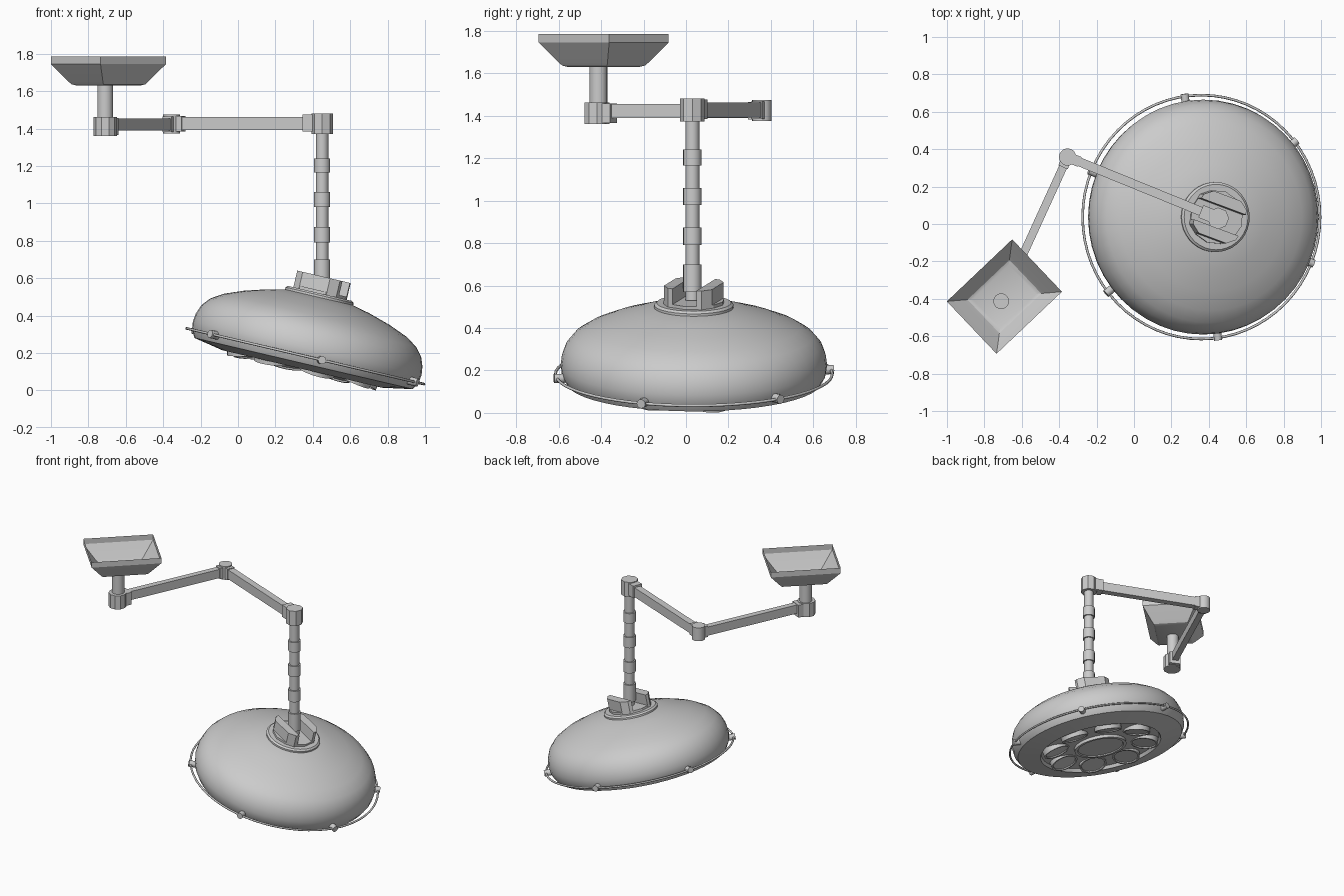
import bpy, bmesh, math
from mathutils import Matrix, Vector

if "Cube" in bpy.data.objects:
    bpy.data.objects.remove(bpy.data.objects["Cube"])

T = lambda x, y, z: Matrix.Translation((x, y, z))
R = lambda deg, axis: Matrix.Rotation(math.radians(deg), 4, axis)


def finish(name, bm, mat, smooth=None):
    bmesh.ops.remove_doubles(bm, verts=bm.verts, dist=1e-5)
    bmesh.ops.recalc_face_normals(bm, faces=bm.faces)
    me = bpy.data.meshes.new(name)
    bm.to_mesh(me)
    bm.free()
    ob = bpy.data.objects.new(name, me)
    bpy.context.collection.objects.link(ob)
    ob.matrix_world = mat
    if smooth:
        bpy.ops.object.select_all(action='DESELECT')
        ob.select_set(True)
        bpy.context.view_layer.objects.active = ob
        bpy.ops.object.shade_smooth_by_angle(angle=math.radians(smooth))
    return ob


def lathe(name, profile, mat, segs=24, smooth=32, closed=False):
    """Spin an (r, z) profile round the local z axis."""
    bm = bmesh.new()
    vs = [bm.verts.new((r, 0, z)) for r, z in profile]
    n = len(vs)
    edges = [bm.edges.new((vs[i], vs[(i + 1) % n])) for i in range(n if closed else n - 1)]
    bmesh.ops.spin(bm, geom=vs + edges, cent=(0, 0, 0), axis=(0, 0, 1),
                   angle=2 * math.pi, steps=segs, use_merge=True)
    return finish(name, bm, mat, smooth)


def cyl(name, r, z0, z1, mat, segs=20, smooth=32):
    return lathe(name, [(0, z0), (r, z0), (r, z1), (0, z1)], mat, segs, smooth)


def prism(name, pts, z0, z1, mat):
    bm = bmesh.new()
    f = bm.faces.new([bm.verts.new((x, y, z0)) for x, y in pts])
    ex = bmesh.ops.extrude_face_region(bm, geom=[f], use_keep_orig=True)
    bmesh.ops.translate(bm, vec=(0, 0, z1 - z0),
                        verts=[v for v in ex['geom'] if isinstance(v, bmesh.types.BMVert)])
    return finish(name, bm, mat)


def rect(x0, x1, w):
    return [(x0, -w), (x1, -w), (x1, w), (x0, w)]


# Tilted lamp head frame
HEAD = T(0.36, 0.037, 0.183) @ R(13.2, 'Y')

# Dome shell with underside rim and recessed face
lathe("lamp_dome", [(0, .333), (.17, .327), (.28, .302), (.4, .266), (.5, .226), (.565, .185),
                    (.603, .14), (.622, .09), (.628, .045), (.622, 0), (.6, -.04)], HEAD, 48, 50)
lathe("lamp_underside", [(.6, -.04), (.44, -.07), (.43, -.046), (0, -.046)], HEAD, 48, 30)
lathe("dome_collar", [(.187, .31), (.187, .335), (.175, .345), (0, .345)], HEAD, 36)


# Lamp cups: one large in the centre, eight tilted inward round it
def lamp(name, r, mat):
    lathe(name, [(r, .06), (r, 0), (r * .88, 0), (r * .86, .008), (0, .008)], mat, 28)


lamp("lamp_centre", .19, HEAD @ T(0, 0, -.068))
for i in range(8):
    lamp(f"lamp_outer_{i}", .098, HEAD @ R(14 + 45 * i, 'Z') @ T(.322, 0, -.07) @ R(13, 'Y'))

# Handle ring with six knobs
k = 8
lathe("handle_ring", [(.652 + .007 * math.cos(2 * math.pi * i / k), .007 * math.sin(2 * math.pi * i / k))
                      for i in range(k)], HEAD, 64, 60, True)
for i in range(6):
    cyl(f"ring_knob_{i}", .022, .61, .665, HEAD @ R(38 + 60 * i, 'Z') @ R(90, 'Y'), 12)

# Slotted yoke on top of the dome
YOKE = HEAD @ R(-20, 'Z')
cyl("yoke_base", .145, .335, .36, YOKE, 12, 10)
for s in (1, -1):
    prism(f"yoke_cheek_{'left' if s > 0 else 'right'}",
          [(-.13, .06 * s), (.13, .06 * s), (.125, .085 * s), (.08, .12 * s), (-.08, .12 * s), (-.125, .085 * s)],
          .34, .436, YOKE)

# Joint positions in plan
column, elbow, base = Vector((.45, .03)), Vector((-.355, .358)), Vector((-.71, -.42))

# Drop column with collars
COL = T(column.x, column.y, 0)
cyl("drop_column", .033, .53, 1.4, COL)
for i, (a, b) in enumerate([(.57, .70), (.79, .873), (.98, 1.06), (1.165, 1.24)]):
    cyl(f"column_collar_{i}", .043, a, b, COL)

# Hubs, arms and arm clamps
cyl("column_hub", .058, 1.372, 1.482, COL, 8, 10)
cyl("elbow_hub", .046, 1.375, 1.475, T(elbow.x, elbow.y, 0), 20)
cyl("base_hub", .062, 1.36, 1.462, T(base.x, base.y, 0), 10, 10)


def arm(name, a, b, half_w, z0, z1, clamps):
    d = b - a
    M = T(a.x, a.y, 0) @ Matrix.Rotation(math.atan2(d.y, d.x), 4, 'Z')
    L = d.length
    prism(name, rect(0, L, half_w), z0, z1, M)
    for i, (x0, x1, w, c0, c1) in enumerate(clamps):
        prism(f"{name}_clamp_{i}", rect(x0 * L, x1 * L, w), c0, c1, M)


arm("lower_arm", column, elbow, .024, 1.392, 1.462,
    [(0, .115, .036, 1.385, 1.476), (.92, 1, .028, 1.385, 1.468)])
arm("upper_arm", base, elbow, .022, 1.39, 1.455,
    [(0, .1, .04, 1.365, 1.458), (.93, 1, .027, 1.383, 1.465)])

# Ceiling post and open tapered ceiling cover
cyl("ceiling_post", .042, 1.45, 1.64, T(base.x, base.y + .007, 0))
bm = bmesh.new()
rings = []
for s, z in [(1, 1.785), (1, 1.745), (.7, 1.653), (.64, 1.637), (.55, 1.63)]:
    rings.append([bm.verts.new((sx * .241 * s, sy * .193 * s, z))
                  for sx, sy in ((1, 1), (-1, 1), (-1, -1), (1, -1))])
for a, b in zip(rings, rings[1:]):
    for i in range(4):
        j = (i + 1) % 4
        bm.faces.new((a[i], a[j], b[j], b[i]))
bm.faces.new(rings[-1])
finish("ceiling_cover", bm, T(-.693, -.388, 0) @ R(43.5, 'Z'), 25)
